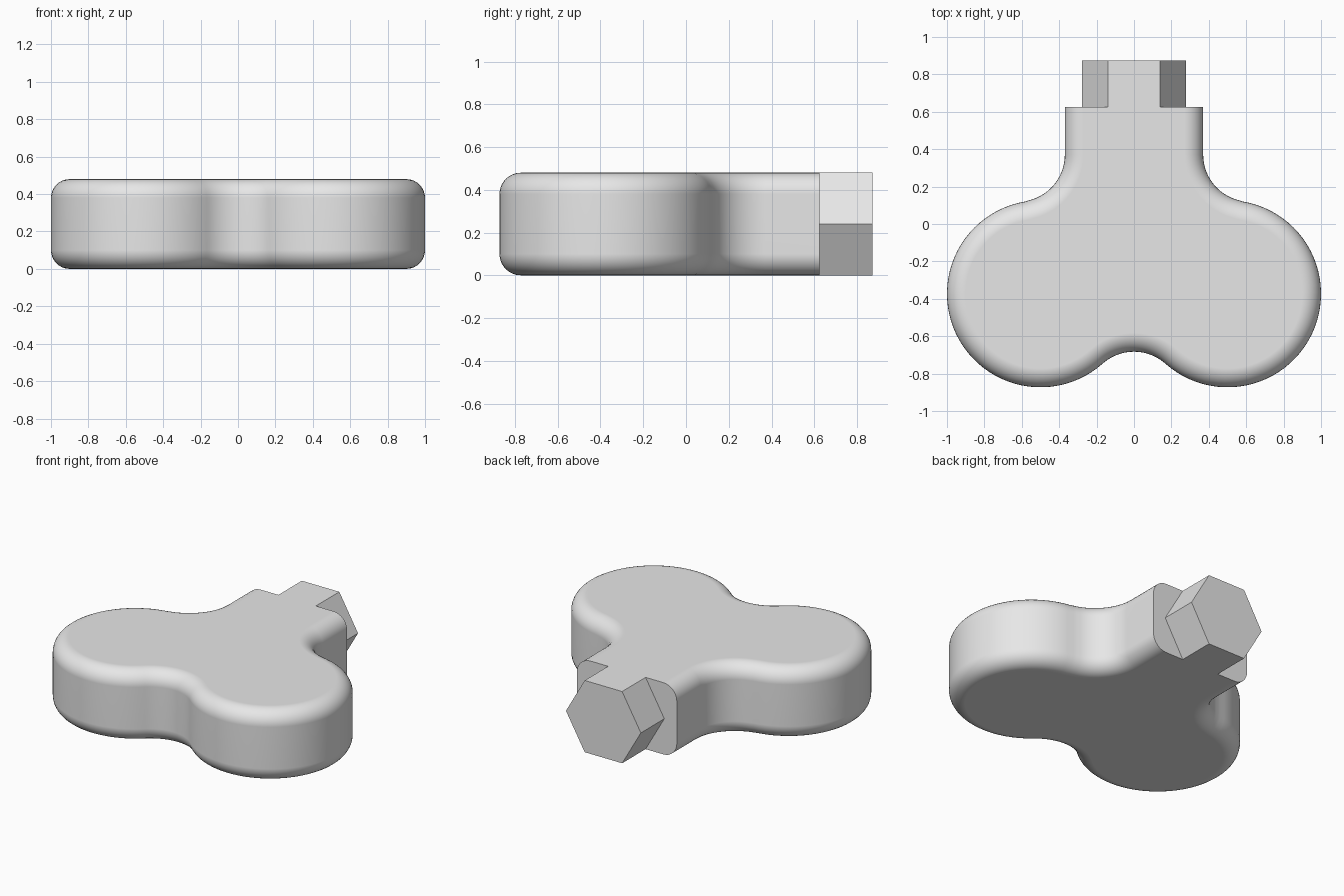
import bpy, bmesh
from math import sin, cos, atan2, hypot, pi

if "Cube" in bpy.data.objects:
    bpy.data.objects.remove(bpy.data.objects["Cube"])

HEIGHT, EDGE = 0.48, 0.1
NECK_X, NECK_END, HEX_END = 0.37, 0.625, 0.873

grey = bpy.data.materials.new("plain grey")
grey.use_nodes = True
grey.diffuse_color = (0.8, 0.8, 0.8, 1)
grey.node_tree.nodes["Principled BSDF"].inputs["Base Color"].default_value = (0.8, 0.8, 0.8, 1)


def arc(centre, radius, start, end, steps):
    return [(centre[0] + radius * cos(start + (end - start) * i / steps),
             centre[1] + radius * sin(start + (end - start) * i / steps))
            for i in range(steps + 1)]


def outline(inset):
    """Tangent arcs for one half, mirrored to a closed loop; the neck end stays flat."""
    lobe, notch, shoulder = (0.5, -0.373), (0, -0.935), (0.62, 0.37)
    low = atan2(lobe[1] - notch[1], lobe[0] - notch[0])
    high = atan2(shoulder[1] - lobe[1], shoulder[0] - lobe[0])
    notch_r = hypot(lobe[0] - notch[0], lobe[1] - notch[1]) - 0.5
    shoulder_r = shoulder[0] - NECK_X
    half = arc(notch, notch_r + inset, pi / 2, low, 10)
    half += arc(lobe, 0.5 - inset, low - pi, high, 48)[1:]
    half += arc(shoulder, shoulder_r + inset, high + pi, pi, 16)[1:]
    half.append((NECK_X - inset, NECK_END))
    return half + [(-x, y) for x, y in reversed(half[1:])]


def loft(name, rings):
    """Skin a stack of matching loops and cap both ends."""
    bm = bmesh.new()
    loops = [[bm.verts.new(p) for p in ring] for ring in rings]
    count = len(loops[0])
    for a, b in zip(loops, loops[1:]):
        for i in range(count):
            j = (i + 1) % count
            bm.faces.new((a[i], a[j], b[j], b[i]))
    bm.faces.new(loops[0][::-1])
    bm.faces.new(loops[-1])
    bmesh.ops.recalc_face_normals(bm, faces=bm.faces[:])
    mesh = bpy.data.meshes.new(name)
    bm.to_mesh(mesh)
    bm.free()
    mesh.materials.append(grey)
    obj = bpy.data.objects.new(name, mesh)
    bpy.context.collection.objects.link(obj)
    return obj


# Handle body with rounded upper and lower rims
angles = [pi / 2 * i / 8 for i in range(9)]
lower = [(EDGE * (1 - sin(a)), EDGE * (1 - cos(a))) for a in angles]
profile = lower + [(d, HEIGHT - z) for d, z in reversed(lower)]
body = loft("handle_body", [[(x, y, z) for x, y in outline(d)] for d, z in profile])
bpy.ops.object.select_all(action='DESELECT')
body.select_set(True)
bpy.context.view_layer.objects.active = body
bpy.ops.object.shade_smooth_by_angle(angle=pi / 6)
weighted = body.modifiers.new("even_shading", 'WEIGHTED_NORMAL')
weighted.keep_sharp = True

# Six-sided drive on the neck end
radius = HEIGHT / 2 / cos(pi / 6)
loft("hex_drive", [[(radius * cos(i * pi / 3), y, HEIGHT / 2 + radius * sin(i * pi / 3))
                    for i in range(6)] for y in (NECK_END, HEX_END)])
